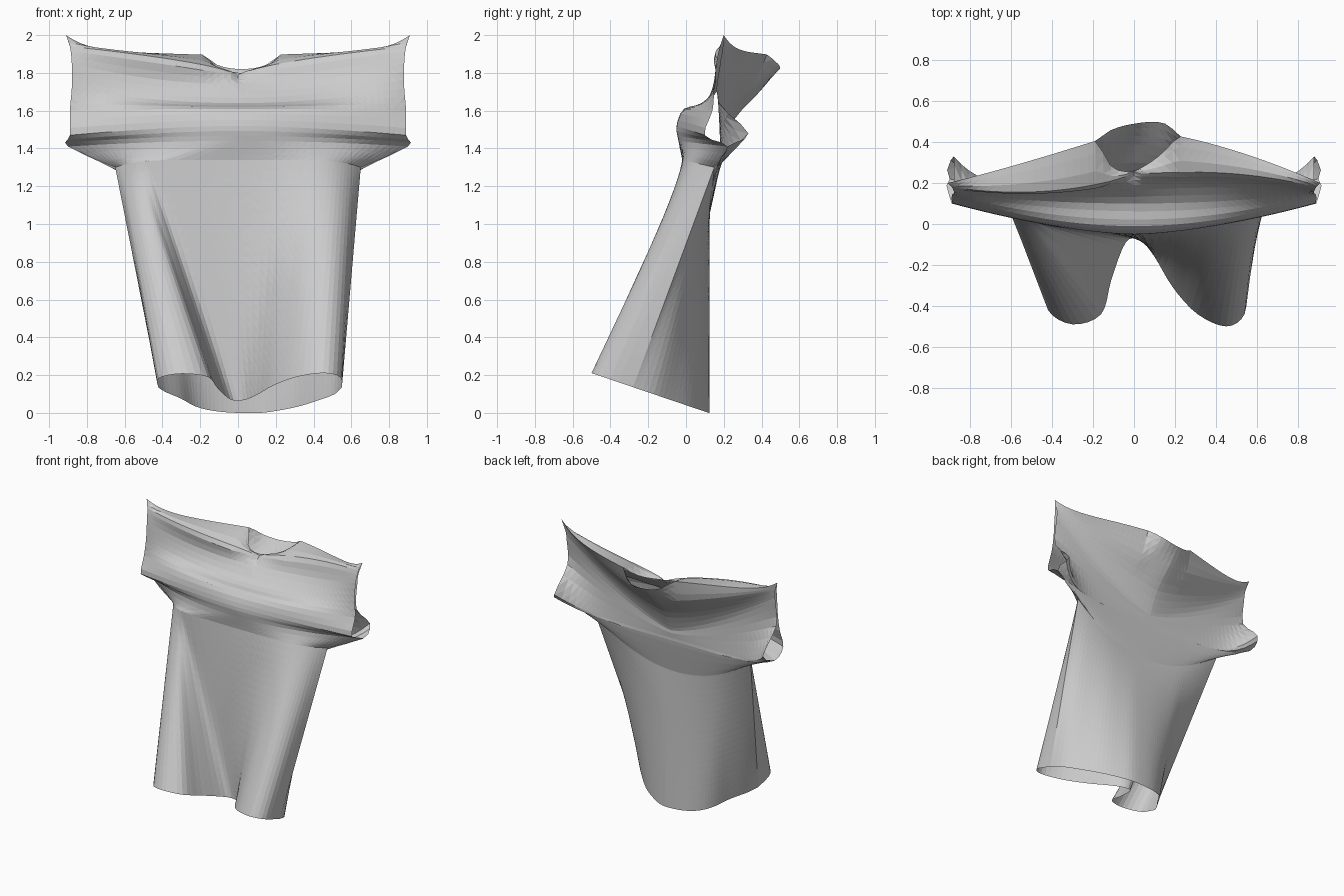
import bpy
import bmesh
from mathutils import Vector

cube = bpy.data.objects.get("Cube")
if cube:
    bpy.data.objects.remove(cube, do_unlink=True)

COLUMNS = 48
BODY_STEPS = 22
YOKE_STEPS = 3
HEM_SLOPE = 0.34


def spline(points, t):
    """Catmull-Rom through evenly spaced control points, t from 0 to 1."""
    last = len(points) - 1
    k = min(int(t * last), last - 1)
    f = t * last - k
    p0, p1, p2, p3 = (points[max(0, min(last, k + o))] for o in (-1, 0, 1, 2))
    return p1 + f * 0.5 * ((p2 - p0) + f * ((2 * p0 - 5 * p1 + 4 * p2 - p3)
                                            + f * (3 * (p1 - p2) + p3 - p0)))


# Hem outline (x, y): two deep folds in front, a plain curve behind
front_hem = [(-.42, -.27), (-.42, -.42), (-.3, -.49), (-.16, -.44), (-.11, -.27),
             (-.04, -.09), (.03, -.08), (.1, -.16), (.19, -.31), (.31, -.44),
             (.45, -.5), (.54, -.44), (.55, -.28)]
back_hem = [(-.42, -.27), (-.38, -.2), (-.3, -.1), (-.24, 0), (-.18, .06),
            (-.1, .1), (0, .12), (.12, .12), (.22, .08), (.32, .02),
            (.42, -.07), (.51, -.17), (.55, -.28)]

# Where each front fold starts on the chest, as a share of the half width
fold_starts = [-1, -.96, -.91, -.85, -.78, -.68, -.25, .2, .48, .66, .81, .92, 1]

# Rows from chest to yoke:
# half width, z middle, z edge, y middle, y edge, power, sideways lean
front_rows = [(.65, 1.34, 1.3, -.02, .15, 6, 0),
              (.9, 1.44, 1.41, -.04, .22, 2, 0),
              (.89, 1.52, 1.47, -.05, .1, 1.6, 0),
              (.89, 1.61, 1.6, -.01, .14, 2, 0),
              (.88, 1.64, 1.72, .1, .15, 2, 0),
              (.88, 1.74, 1.85, .19, .16, 2, .1),
              (.89, 1.78, 1.94, .25, .18, .6, .2)]
back_rows = [(.65, 1.05, 1.3, .125, .15, 2, 0),
             (.9, 1.28, 1.41, .175, .22, 3, 0),
             (.88, 1.33, 1.48, .18, .33, 7, 0),
             (.88, 1.37, 1.65, .185, .17, 1.5, 0),
             (.88, 1.41, 1.84, .19, .18, 1.3, 0),
             (.88, 1.56, 1.9, .26, .19, 1.4, 0),
             (.89, 1.7, 1.94, .39, .195, 1.3, 0)]

# Collar: sideways slant, y, z
front_neck = (.4, .26, 1.8)
back_neck = (.15, .49, 1.82)


def row_point(row, s):
    width, z_mid, z_edge, y_mid, y_edge, power, lean = row
    blend = abs(s) ** power
    x = width * s
    return Vector((x, y_mid + (y_edge - y_mid) * blend + lean * x * (1 - abs(s)),
                   z_mid + (z_edge - z_mid) * blend))


def neck_amount(s):
    reach = 1 - ((.91 * s - .02) / .18) ** 2
    return max(0, reach) ** 0.5


def shoulder_point(s, neck):
    """Shoulder seam, pulled down to the collar around the middle."""
    x = .91 * s
    slant, neck_y, neck_z = neck
    seam = Vector((x, .2 + .26 * (1 - abs(s) ** 1.2) + .1 * x * (1 - abs(s)),
                   1.89 + .03 * abs(s) + .08 * abs(s) ** 8))
    return seam.lerp(Vector((x, neck_y + slant * x, neck_z)), neck_amount(s))


def column(s, hem, rows, starts, neck):
    """One strip of cloth from the hem up to the shoulder."""
    t = (s + 1) / 2
    h = spline([Vector(p) for p in hem], t)
    low = Vector((h.x, h.y, HEM_SLOPE * (.12 - h.y)))
    chest_s = spline(starts, t) if starts else s
    chest = row_point(rows[0], max(-1, min(1, chest_s)))
    body = [low.lerp(chest, k / BODY_STEPS) for k in range(BODY_STEPS)]
    keys = [chest] + [row_point(r, s) for r in rows[1:]] + [shoulder_point(s, neck)]
    count = (len(keys) - 1) * YOKE_STEPS
    return body + [spline(keys, k / count) for k in range(count)] + [keys[-1]]


SEAM_TOP = BODY_STEPS + YOKE_STEPS     # where the underarm seam meets the cuff
bm = bmesh.new()


def add_panel(hem, rows, starts, neck, joined=None):
    """Grid of cloth; shares side-seam and shoulder vertices with a joined panel."""
    grid = []
    for i in range(COLUMNS + 1):
        s = 2 * i / COLUMNS - 1
        points = column(s, hem, rows, starts, neck)
        strip = []
        for j, p in enumerate(points):
            side_seam = i in (0, COLUMNS) and j <= SEAM_TOP
            shoulder = j == len(points) - 1 and neck_amount(s) == 0
            shared = joined and (side_seam or shoulder)
            strip.append(joined[i][j] if shared else bm.verts.new(p))
        grid.append(strip)
    for a, b in zip(grid, grid[1:]):
        for j in range(len(a) - 1):
            bm.faces.new((a[j], b[j], b[j + 1], a[j + 1]))
    return grid


front = add_panel(front_hem, front_rows, fold_starts, front_neck)
add_panel(back_hem, back_rows, None, back_neck, front)
bmesh.ops.recalc_face_normals(bm, faces=bm.faces)
bmesh.ops.triangulate(bm, faces=bm.faces)

mesh = bpy.data.meshes.new("draped_shirt")
bm.to_mesh(mesh)
bm.free()
shirt = bpy.data.objects.new("draped_shirt", mesh)
bpy.context.collection.objects.link(shirt)

# Cloth colour
cloth = bpy.data.materials.new("light_grey_cloth")
cloth.use_nodes = True
grey = (.6, .6, .6, 1)
cloth.diffuse_color = grey
cloth.node_tree.nodes["Principled BSDF"].inputs["Base Color"].default_value = grey
mesh.materials.append(cloth)
